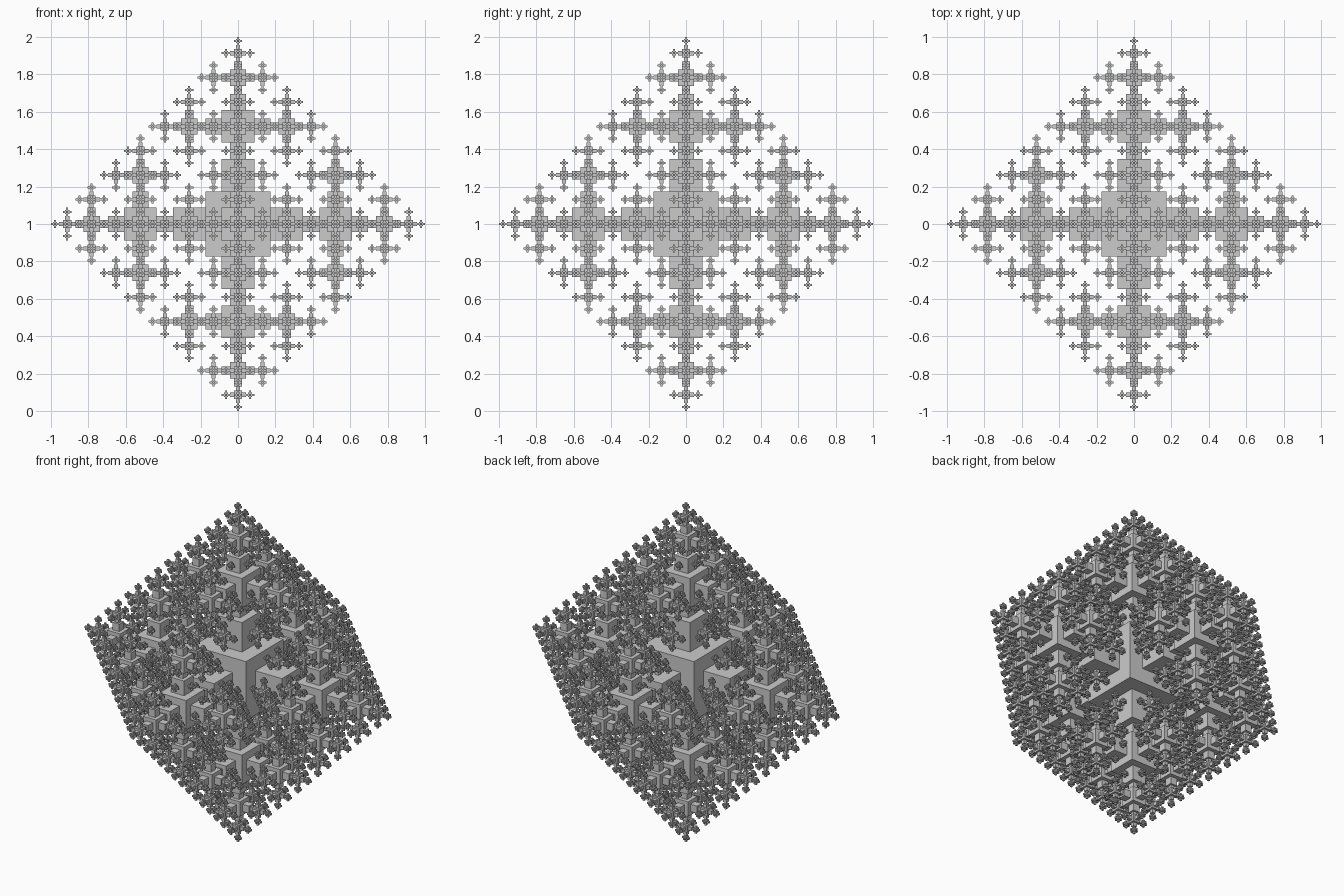
import bpy
import bmesh
from mathutils import Vector, Matrix

if "Cube" in bpy.data.objects:
    bpy.data.objects.remove(bpy.data.objects["Cube"])

LEVELS = 5
SIZE = 1 / 2.875          # side of the central cube, so the whole spans 2 units
DIRS = [Vector(d) for d in ((1, 0, 0), (-1, 0, 0), (0, 1, 0),
                            (0, -1, 0), (0, 0, 1), (0, 0, -1))]


def unit_cross():
    """Unit cube with a half-size cube sitting on each of its six faces."""
    bm = bmesh.new()
    bmesh.ops.create_cube(bm, size=1)
    for d in DIRS:
        bmesh.ops.create_cube(bm, size=0.5, matrix=Matrix.Translation(d * 0.75))
    bm.verts.index_update()
    verts = [v.co.copy() for v in bm.verts]
    faces = [[v.index for v in f.verts] for f in bm.faces]
    bm.free()
    return verts, faces


CROSS_VERTS, CROSS_FACES = unit_cross()


def add_crosses(name, centres, size):
    """One object holding a cross of the given size at every centre."""
    verts, faces = [], []
    for c in centres:
        base = len(verts)
        verts += [c + v * size for v in CROSS_VERTS]
        faces += [[base + i for i in f] for f in CROSS_FACES]
    mesh = bpy.data.meshes.new(name)
    mesh.from_pydata(verts, [], faces)
    obj = bpy.data.objects.new(name, mesh)
    bpy.context.collection.objects.link(obj)


# Each cross spawns six half-size crosses, 1.5 sides away along the axes
names = ["central_cross", "large_crosses", "medium_crosses",
         "small_crosses", "tiny_crosses"]
centres, size = [Vector((0, 0, 1))], SIZE
for level in range(LEVELS):
    add_crosses(names[level], centres, size)
    centres = [c + d * size * 1.5 for c in centres for d in DIRS]
    size /= 2
